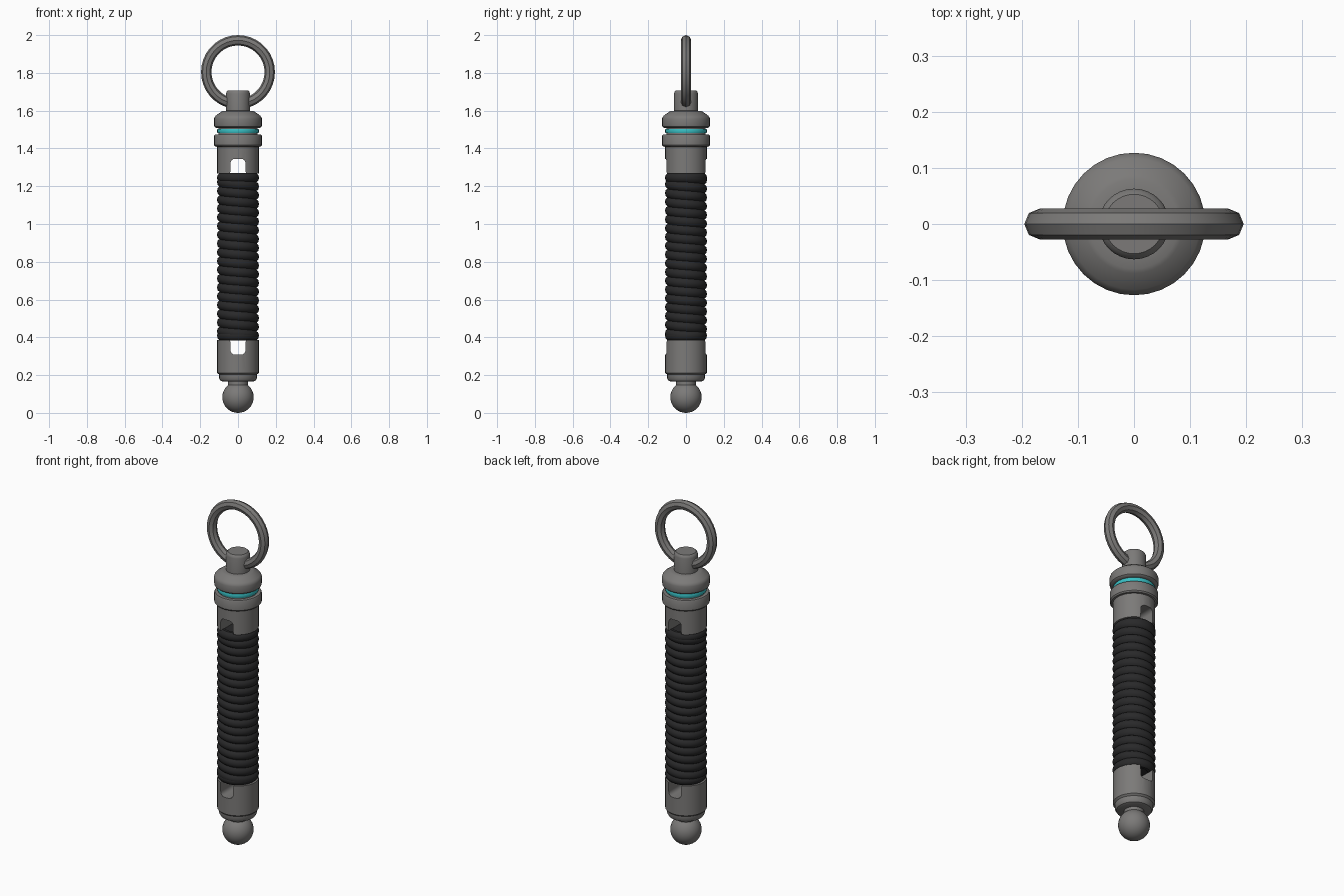
import bpy, bmesh, math
from math import pi, sin, cos

if "Cube" in bpy.data.objects:
    bpy.data.objects.remove(bpy.data.objects["Cube"])


def material(name, rgb):
    m = bpy.data.materials.new(name)
    m.diffuse_color = (*rgb, 1)
    m.use_nodes = True
    m.node_tree.nodes["Principled BSDF"].inputs["Base Color"].default_value = m.diffuse_color
    return m


METAL = material("grey metal", (0.2, 0.195, 0.19))
CORD = material("black cord", (0.022, 0.022, 0.023))
CYAN = material("cyan glow", (0.04, 0.52, 0.55))


def smooth(ob, angle=35):
    bpy.ops.object.select_all(action='DESELECT')
    ob.select_set(True)
    bpy.context.view_layer.objects.active = ob
    bpy.ops.object.shade_smooth_by_angle(angle=math.radians(angle))


def make(name, bm, mat, shade=True):
    bmesh.ops.recalc_face_normals(bm, faces=bm.faces)
    me = bpy.data.meshes.new(name)
    bm.to_mesh(me)
    bm.free()
    ob = bpy.data.objects.new(name, me)
    bpy.context.collection.objects.link(ob)
    if mat:
        me.materials.append(mat)
    if shade:
        smooth(ob)
    return ob


def loft(bm, rings, close=False):
    """Join rings of vertices; cap the ends unless the loop is closed."""
    n = len(rings[0])
    pairs = list(zip(rings, rings[1:] + rings[:1]))
    for a, b in pairs if close else pairs[:-1]:
        for i in range(n):
            j = (i + 1) % n
            bm.faces.new((a[i], a[j], b[j], b[i]))
    if not close:
        bm.faces.new(rings[0])
        bm.faces.new(rings[-1])


def lathe(name, profile, mat, sides=32, shade=True):
    """Solid of revolution from (radius, z) points."""
    bm = bmesh.new()
    loft(bm, [[bm.verts.new((r * cos(2 * pi * i / sides), r * sin(2 * pi * i / sides), z))
               for i in range(sides)] for r, z in profile])
    return make(name, bm, mat, shade)


def cut_slot(ob, name, z_end, z_open):
    """Cut a rounded slot right through along y; rounded end at z_end."""
    s = 1 if z_end > z_open else -1
    w, r = 0.04, 0.024
    right = [(w + 0.005, z_open), (w, z_end - s * 0.05)]
    right += [(w - r + r * cos(a), z_end - s * r + s * r * sin(a))
              for a in (k * pi / 8 for k in range(5))]
    outline = right + [(-x, z) for x, z in reversed(right)]
    bm = bmesh.new()
    loft(bm, [[bm.verts.new((x, y, z)) for x, z in outline] for y in (-0.2, 0.2)])
    cutter = make(name, bm, None, False)
    cutter.hide_render = True
    mod = ob.modifiers.new("slot", 'BOOLEAN')
    mod.operation, mod.solver, mod.object = 'DIFFERENCE', 'EXACT', cutter
    dg = bpy.context.evaluated_depsgraph_get()
    ob.data = bpy.data.meshes.new_from_object(ob.evaluated_get(dg))
    ob.modifiers.clear()
    bpy.data.objects.remove(cutter)
    smooth(ob)


# Ball tip and its neck
bpy.ops.mesh.primitive_uv_sphere_add(segments=32, ring_count=16, radius=0.083,
                                     location=(0, 0, 0.083))
ball = bpy.context.object
ball.name = "ball_tip"
ball.data.materials.append(METAL)
smooth(ball)
lathe("ball_neck", [(0.052, 0.14), (0.052, 0.18)], METAL)

# Slotted lower and upper shaft ends
lower = lathe("lower_shaft", [(0.08, 0.165), (0.092, 0.17), (0.1, 0.183), (0.1, 0.203),
                              (0.11, 0.212), (0.11, 0.385)], METAL, shade=False)
cut_slot(lower, "lower_slot_cutter", 0.308, 0.45)
upper = lathe("upper_shaft", [(0.11, 1.268), (0.11, 1.42)], METAL, shade=False)
cut_slot(upper, "upper_slot_cutter", 1.345, 1.2)

# Collar, glowing groove and cap
lathe("collar", [(0.108, 1.408), (0.12, 1.41), (0.126, 1.417), (0.126, 1.467),
                 (0.122, 1.474), (0.108, 1.475)], METAL)
lathe("groove_core", [(0.104, 1.47), (0.104, 1.515)], METAL)
lathe("glow_band", [(0.108, 1.481), (0.11, 1.485), (0.11, 1.5), (0.108, 1.504)], CYAN)
lathe("cap", [(0.105, 1.507), (0.117, 1.509), (0.125, 1.516), (0.127, 1.526),
              (0.127, 1.556), (0.124, 1.566), (0.117, 1.574), (0.088, 1.595),
              (0.08, 1.598), (0.06, 1.6)], METAL)

# Post that holds the ring
lathe("ring_post", [(0.063, 1.59), (0.063, 1.69), (0.06, 1.7), (0.053, 1.707)], METAL)

# Key ring
bm = bmesh.new()
R, r = 0.168, 0.0275
loft(bm, [[bm.verts.new(((R + r * cos(b)) * cos(a), r * sin(b),
                         1.8045 + (R + r * cos(b)) * sin(a)))
           for b in (k * pi / 4 for k in range(8))]
          for a in (k * pi / 18 for k in range(36))], close=True)
smooth(make("key_ring", bm, METAL), 60)

# Wound cord around a dark core, with one level turn at each end
lathe("cord_core", [(0.088, 0.388), (0.088, 1.265)], CORD)
bm = bmesh.new()
turns, steps, z0, z1 = 18, 32, 0.409, 1.245
pitch = (z1 - z0) / turns
rings = []
for k in range((turns + 2) * steps + 1):
    t = k / steps
    z = min(z1, max(z0, z1 - (t - 1) * pitch))
    a = 2 * pi * t
    ring = []
    for j in range(10):
        b = 2 * pi * j / 10
        rad = 0.088 + 0.0235 * cos(b)
        ring.append(bm.verts.new((rad * cos(a), rad * sin(a), z + 0.027 * sin(b))))
    rings.append(ring)
loft(bm, rings)
smooth(make("cord_wrap", bm, CORD), 60)
